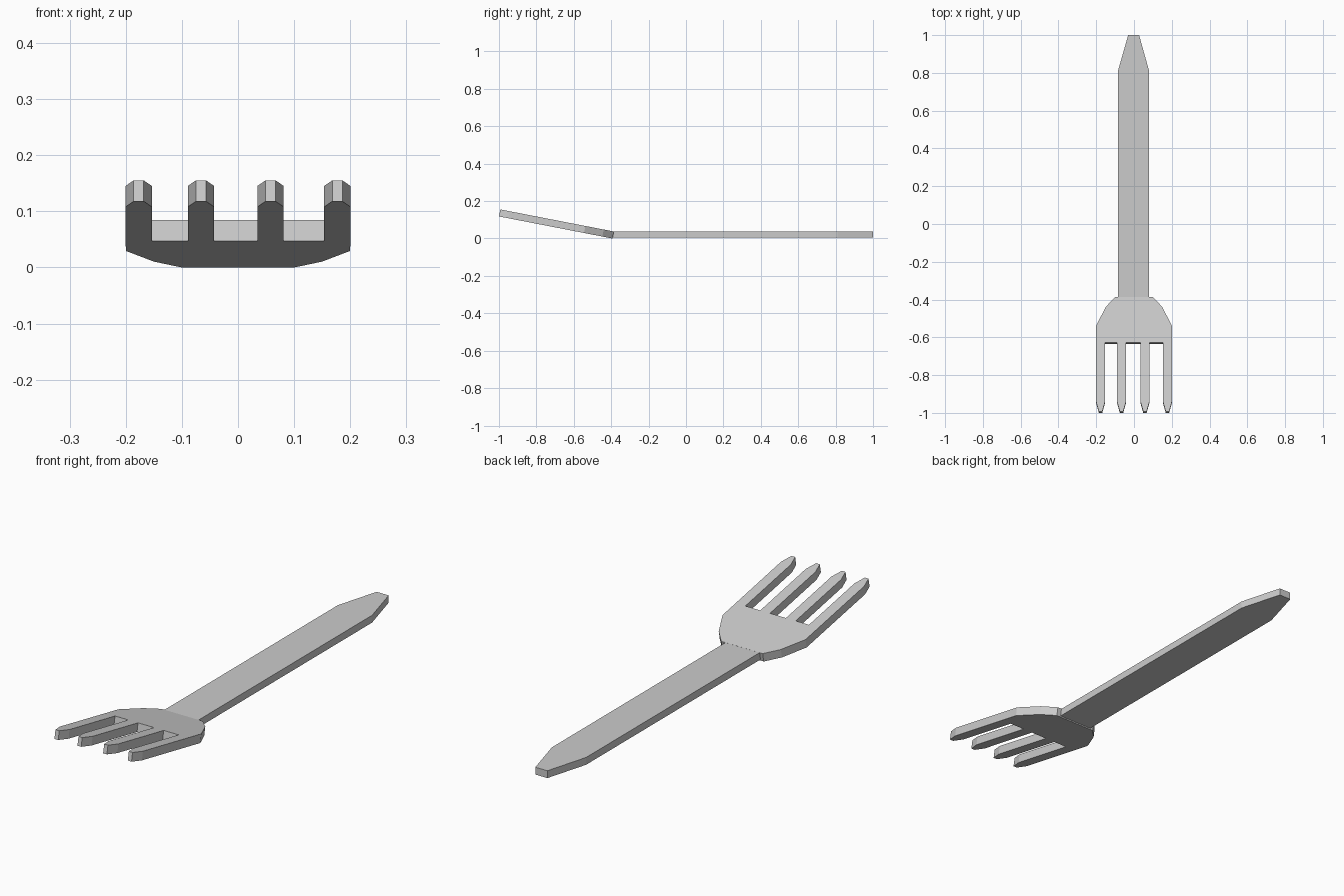
import bpy
import bmesh
import math

if "Cube" in bpy.data.objects:
    bpy.data.objects.remove(bpy.data.objects["Cube"], do_unlink=True)

metal = bpy.data.materials.new("light grey metal")
metal.use_nodes = True
grey = (0.6, 0.6, 0.6, 1)
metal.diffuse_color = grey
metal.node_tree.nodes["Principled BSDF"].inputs["Base Color"].default_value = grey


def plate(name, outline, thickness, location, tilt=0):
    """Extrude a flat outline upwards into a solid plate."""
    bm = bmesh.new()
    face = bm.faces.new([bm.verts.new((x, y, 0)) for x, y in outline])
    top = bmesh.ops.extrude_face_region(bm, geom=[face])["geom"]
    verts = [v for v in top if isinstance(v, bmesh.types.BMVert)]
    bmesh.ops.translate(bm, verts=verts, vec=(0, 0, thickness))
    bmesh.ops.recalc_face_normals(bm, faces=bm.faces)
    mesh = bpy.data.meshes.new(name)
    bm.to_mesh(mesh)
    bm.free()
    mesh.materials.append(metal)
    obj = bpy.data.objects.new(name, mesh)
    obj.location = location
    obj.rotation_euler.x = tilt
    bpy.context.collection.objects.link(obj)
    return obj


# Handle: flat bar with a tapered end
joint = -0.393
plate("handle",
      [(-0.085, joint), (0.08, joint), (0.08, 0.81), (0.027, 1),
       (-0.031, 1), (-0.085, 0.81)],
      0.032, (0, 0, 0.005))

# Head: shoulders and four pointed tines in one outline, tilted upwards
slot, taper, tip = -0.247, -0.566, -0.618
half_width, half_tip = 0.0235, 0.009
outline = [(0.2, -0.155), (0.15, -0.055), (0.1, 0),
           (-0.1, 0), (-0.15, -0.055), (-0.2, -0.155)]
tines = [-0.177, -0.066, 0.058, 0.177]
for i, x in enumerate(tines):
    if i > 0:
        outline.append((x - half_width, slot))
    outline += [(x - half_width, taper), (x - half_tip, tip),
                (x + half_tip, tip), (x + half_width, taper)]
    if i < len(tines) - 1:
        outline.append((x + half_width, slot))
plate("fork_head", outline, 0.038, (0, joint, 0), -math.radians(11))
